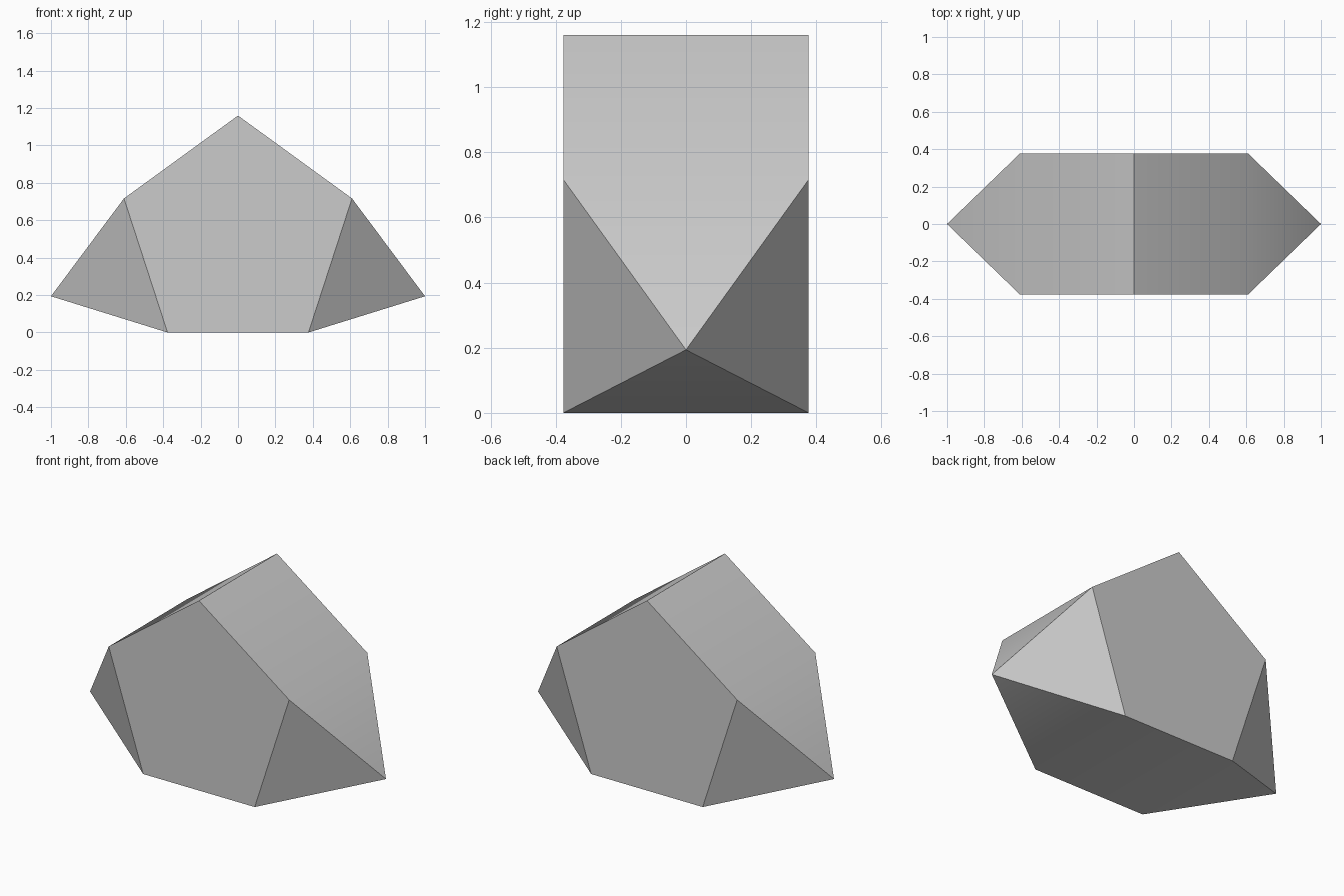
import bpy
import bmesh
from math import sin, cos, tan, pi, sqrt, radians
from mathutils import Matrix

cube = bpy.data.objects.get("Cube")
if cube:
    bpy.data.objects.remove(cube, do_unlink=True)

# Proportions: every edge has the same length, overall width is 2
inradius_ratio = 1 / (2 * tan(pi / 5))
edge = 1 / ((inradius_ratio + 1 / sqrt(2)) * cos(pi / 10))
inradius = inradius_ratio * edge
circumradius = edge / (2 * sin(pi / 5))

# Pentagonal prism lying along y, one corner up
bm = bmesh.new()
profile = [bm.verts.new((circumradius * sin(2 * pi * i / 5), -edge / 2,
                         inradius + circumradius * cos(2 * pi * i / 5)))
           for i in range(5)]
front = bm.faces.new(profile)
extruded = bmesh.ops.extrude_face_region(bm, geom=[front], use_keep_orig=True)
back = [v for v in extruded["geom"] if isinstance(v, bmesh.types.BMVert)]
bmesh.ops.translate(bm, verts=back, vec=(0, edge, 0))
bmesh.ops.recalc_face_normals(bm, faces=bm.faces[:])

# Square pyramids raised on the two lower side faces
for face in [f for f in bm.faces if abs(f.normal.x) > 0.9]:
    tip = face.calc_center_median() + face.normal * edge / sqrt(2)
    poked = bmesh.ops.poke(bm, faces=[face])
    poked["verts"][0].co = tip
bmesh.ops.recalc_face_normals(bm, faces=bm.faces[:])

mesh = bpy.data.meshes.new("augmented_prism")
bm.to_mesh(mesh)
bm.free()
solid = bpy.data.objects.new("augmented_prism", mesh)
bpy.context.collection.objects.link(solid)

# Plain grey
grey = bpy.data.materials.new("grey")
grey.use_nodes = True
colour = (0.6, 0.6, 0.6, 1)
grey.diffuse_color = colour
grey.node_tree.nodes["Principled BSDF"].inputs["Base Color"].default_value = colour
mesh.materials.append(grey)

# Soften only the shallow edges
bpy.ops.object.select_all(action="DESELECT")
solid.select_set(True)
bpy.context.view_layer.objects.active = solid
bpy.ops.object.shade_smooth_by_angle(angle=radians(30))
